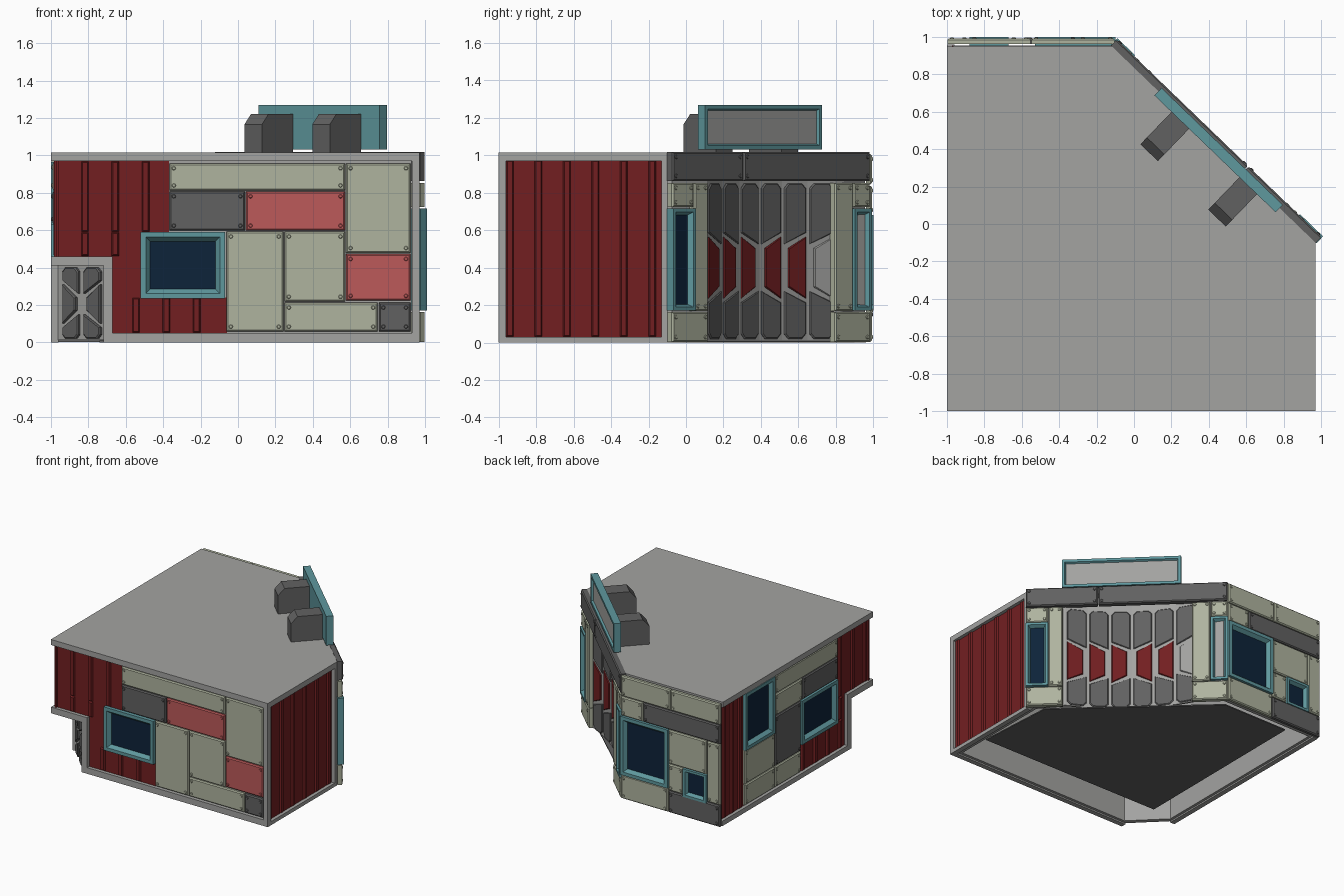
import bpy, bmesh, math
from mathutils import Vector

if "Cube" in bpy.data.objects:
    bpy.data.objects.remove(bpy.data.objects["Cube"])


def material(name, r, g, b):
    m = bpy.data.materials.new(name)
    lin = [((c / 255 + 0.055) / 1.055) ** 2.4 for c in (r, g, b)]
    m.diffuse_color = (*lin, 1)
    m.use_nodes = True
    m.node_tree.nodes["Principled BSDF"].inputs["Base Color"].default_value = m.diffuse_color
    return m


GRAY = material("light_gray", 163, 163, 161)
OLIVE = material("pale_olive", 175, 180, 159)
RED = material("deep_red", 114, 31, 33)
ROSE = material("faded_red", 188, 90, 90)
DARK = material("dark_gray", 97, 97, 97)
TEAL = material("teal", 95, 152, 158)
GLASS = material("navy_glass", 13, 35, 58)


def wall(x, y, ex, ey):
    """Wall frame: u runs along (ex, ey), d points outward, z is up."""
    e = Vector((ex, ey, 0)).normalized()
    n = Vector((e.y, -e.x, 0))
    return lambda u, z, d: Vector((x, y, z)) + e * u + n * d


def front(u, z, d): return Vector((u, -1 - d, z))
def right(u, z, d): return Vector((0.97 + d, u, z))
def left(u, z, d): return Vector((-1 - d, u, z))
def back(u, z, d): return Vector((u, 1 + d, z))
def plan(u, v, d): return Vector((u, v, d))


diag = wall(1.0, -0.06, -1.1, 1.06)      # angled entrance wall
corner = wall(-1, -0.72, 0.28, -0.28)    # cut corner with the small door


def diag_u(y):
    return (y + 0.06) / 0.694


def rect(u0, u1, z0, z1):
    return [(u0, z0), (u1, z0), (u1, z1), (u0, z1)]


def loft(bm, w, poly, rings, cap=0, ring=False):
    """Stack of inset copies of a polygon; rings are (inset, depth)."""
    us, zs = [p[0] for p in poly], [p[1] for p in poly]
    cu, cz = (min(us) + max(us)) / 2, (min(zs) + max(zs)) / 2
    su, sz = max(us) - min(us), max(zs) - min(zs)
    loops = [[bm.verts.new(w(cu + (u - cu) * (1 - 2 * i / su), cz + (z - cz) * (1 - 2 * i / sz), d))
              for u, z in poly] for i, d in rings]
    n = len(poly)
    for a, b in zip(loops, loops[1:] + (loops[:1] if ring else [])):
        for k in range(n):
            bm.faces.new((a[k], a[(k + 1) % n], b[(k + 1) % n], b[k]))
    if not ring:
        bm.faces.new(loops[0][::-1])
        bm.faces.new(loops[-1]).material_index = cap


def finish(name, bm, *mats):
    bmesh.ops.recalc_face_normals(bm, faces=bm.faces)
    me = bpy.data.meshes.new(name)
    bm.to_mesh(me)
    bm.free()
    for m in mats:
        me.materials.append(m)
    bpy.context.collection.objects.link(bpy.data.objects.new(name, me))


def solid(name, w, poly, rings, *mats, ring=False):
    bm = bmesh.new()
    loft(bm, w, poly, rings, len(mats) - 1, ring)
    finish(name, bm, *mats)


def bar(name, w, r, d0=-0.04, d1=0.0, mat=GRAY):
    solid(name, w, rect(*r), [(0, d0), (0, d1)], mat)


def panel(name, w, r, mat, d=-0.008, thick=0.03):
    """Bolted plate with a bevelled rim and a rivet in each corner."""
    u0, u1, z0, z1 = r
    u0, u1, z0, z1 = u0 + .003, u1 - .003, z0 + .003, z1 - .003
    bm = bmesh.new()
    loft(bm, w, rect(u0, u1, z0, z1), [(0, d - thick), (0, d - 0.008), (0.008, d)])
    for u in (u0 + 0.024, u1 - 0.024):
        for z in (z0 + 0.026, z1 - 0.026):
            dot = [(u + 0.011 * math.cos(k * math.pi / 4), z + 0.011 * math.sin(k * math.pi / 4))
                   for k in range(8)]
            loft(bm, w, dot, [(0, d - 0.002), (0, d + 0.002), (0.003, d + 0.005)])
    finish(name, bm, mat)


def window(name, w, r, f=0.05, d=0.0, thick=0.045):
    solid(name, w, rect(*r), [(0, d - thick), (0, d), (f * 0.55, d), (f, d - 0.028)], TEAL, GLASS)


def corrugated(name, w, r, first, step=0.162, d=-0.028):
    """Metal sheet with evenly spaced upright ribs."""
    u0, u1, z0, z1 = r
    bm = bmesh.new()
    loft(bm, w, rect(*r), [(0, d - 0.012), (0, d)])
    u = first
    while u < u1 - 0.02:
        if u > u0 + 0.02:
            loft(bm, w, rect(u - 0.022, u + 0.022, z0, z1), [(0, d - 0.005), (0.009, d + 0.014)])
        u += step
    finish(name, bm, RED)


# hollow body, with the entrance curving inward
U0, U1 = diag_u(0.14), diag_u(0.825)
arc = []
for i in range(7):
    s = i / 3 - 1
    arc.append(diag((U0 + U1) / 2 + s * (U1 - U0) / 2, 0, -0.04 - 0.085 * (1 - s * s)))
d_start, d_end = diag(0.03, 0, -0.05), diag(1.45, 0, -0.05)
edge = [(0.928, d_start.y)] + [(p.x, p.y) for p in arc] + [(d_end.x, 0.955), (-0.968, 0.955)]
for name, pts, z0, z1 in (
        ("lower_body", [(-0.968, -0.715), (-0.715, -0.968), (0.928, -0.968)] + edge, 0.012, 0.43),
        ("upper_body", [(-0.968, -0.968), (0.928, -0.968)] + edge, 0.41, 0.98)):
    solid(name, plan, pts, [(0, z0), (0, z1), (0.03, z1), (0.03, z0)], GRAY, ring=True)
solid("corner_soffit", plan, [(-0.97, -0.97), (-0.68, -0.97), (-0.97, -0.68)], [(0, 0.41), (0, 0.43)], GRAY)
solid("roof", plan, [(-1, -1), (0.97, -1), (0.97, -0.07), (-0.11, 0.95), (-1, 0.95)],
      [(0, 0.97), (0, 1.015)], GRAY)
solid("floor_plate", plan, [(0.90, -0.66), (0.86, -0.02), (-0.14, 0.9), (-0.73, 0.9), (-0.74, -0.65)],
      [(0, 0.0), (0, 0.009)], DARK)

# gray edging of the outer walls
for r in [(-0.72, 0.97, 0, 0.05), (0.93, 0.97, 0, 1), (-0.72, -0.67, 0, 0.46), (-1, -0.67, 0.41, 0.46)]:
    bar("front_edging", front, r)
for r in [(-1, -0.1, 0, 0.03), (-1, -0.97, 0, 1), (-0.13, -0.1, 0, 1)]:
    bar("right_edging", right, r)
for r in [(-0.72, 0.96, 0, 0.04), (-0.72, -0.67, 0, 0.46), (-1, -0.67, 0.41, 0.46)]:
    bar("left_edging", left, r)

# corrugated sheets, fitted around the windows
for r, first in (((-0.985, -0.37, 0.59, 0.97), -0.98), ((-0.985, -0.51, 0.46, 0.59), -0.98),
                 ((-0.67, -0.06, 0.05, 0.24), -0.545), ((-0.67, -0.51, 0.24, 0.46), -0.98)):
    corrugated("front_sheet", front, r, first)
corrugated("right_sheet", right, (-0.97, -0.13, 0.03, 0.975), -0.94, 0.152)
corrugated("left_rear_sheet", left, (0.64, 0.955, 0.04, 0.97), 0.70, 0.1)
for r in ((-0.985, -0.55, 0.46, 0.97), (-0.67, -0.05, 0.04, 0.275), (-0.67, -0.54, 0.275, 0.46)):
    corrugated("left_sheet", left, r, -0.93)

# bolted panels of the straight walls
PANELS = {
    "front": (front, [
        ((-0.37, 0.575, 0.81, 0.96), OLIVE), ((-0.37, 0.04, 0.595, 0.81), DARK),
        ((0.04, 0.575, 0.595, 0.81), ROSE), ((0.575, 0.925, 0.475, 0.96), OLIVE),
        ((0.575, 0.925, 0.22, 0.475), ROSE), ((-0.065, 0.245, 0.055, 0.595), OLIVE),
        ((0.245, 0.575, 0.215, 0.595), OLIVE), ((0.245, 0.75, 0.055, 0.215), OLIVE),
        ((0.75, 0.925, 0.055, 0.215), DARK)]),
    "left": (left, [
        ((-0.56, 0.26, 0.81, 0.965), OLIVE), ((-0.56, -0.1, 0.63, 0.81), DARK),
        ((-0.1, 0.26, 0.63, 0.81), OLIVE), ((-0.08, 0.26, 0.22, 0.63), DARK),
        ((0.26, 0.65, 0.22, 0.5), OLIVE), ((0.26, 0.65, 0.045, 0.22), OLIVE),
        ((-0.08, 0.26, 0.045, 0.22), OLIVE)]),
    "back": (back, [
        ((-0.55, -0.1, 0.84, 1.01), OLIVE), ((-1, -0.55, 0.84, 1.01), OLIVE),
        ((-0.3, -0.1, 0.68, 0.84), OLIVE), ((-1, -0.3, 0.68, 0.84), DARK),
        ((-0.88, -0.53, 0.40, 0.68), OLIVE), ((-1, -0.88, 0.18, 0.68), OLIVE),
        ((-0.67, -0.53, 0.18, 0.40), OLIVE), ((-0.53, -0.1, 0.0, 0.2), OLIVE),
        ((-1, -0.53, 0.0, 0.18), DARK)]),
}
for side, (w, items) in PANELS.items():
    for r, mat in items:
        panel(side + "_panel", w, r, mat)

# windows
window("front_window", front, (-0.52, -0.07, 0.235, 0.59))
window("left_rear_window", left, (0.27, 0.65, 0.5, 0.965))
window("left_front_window", left, (-0.55, -0.08, 0.27, 0.63))
window("back_window", back, (-0.53, -0.1, 0.2, 0.68))
window("back_small_window", back, (-0.88, -0.67, 0.17, 0.40), 0.035)

# entrance surround
END = 1.515
for u0, u1 in ((-0.012, diag_u(0.312)), (diag_u(0.312), END)):
    panel("entrance_beam", diag, (u0, u1, 0.86, 1.02), DARK, -0.004, 0.045)
for a, b, c in ((-0.012, diag_u(0.05), diag_u(0.127)), (END, diag_u(0.9), diag_u(0.80))):
    outer, mid, inner = sorted((a, b)), sorted((b, c)), sorted((a, c))
    panel("entrance_top_panel", diag, (*outer, 0.72, 0.855), OLIVE, -0.006, 0.04)
    panel("entrance_side_panel", diag, (*mid, 0.165, 0.855), OLIVE, -0.006, 0.04)
    panel("entrance_low_panel", diag, (*inner, 0.0, 0.165), OLIVE, -0.006, 0.04)
    window("entrance_window", diag, (*outer, 0.17, 0.715), 0.034, 0.003, 0.05)


def column(name, w, u0, u1, zs, tall_left, mid_mat):
    """Door column: upper and lower cells around a trapezoid middle cell."""
    z0, za, zb, zc, zd, z1 = zs    # tall side uses za..zd, short side zb..zc
    (la, ld), (ra, rd) = ((za, zd), (zb, zc)) if tall_left else ((zb, zc), (za, zd))
    g = 0.011
    k = (u1 - u0) * 0.18
    m0, m1 = (u0, u1 - k) if tall_left else (u0 + k, u1)
    cells = [([(u0 + k, z0), (u1 - k, z0), (u1, z0 + k), (u1, ra - g), (u0, la - g), (u0, z0 + k)], DARK),
             ([(m0, la + g), (m1, ra + g), (m1, rd - g), (m0, ld - g)], mid_mat),
             ([(u0, ld + g), (u1, rd + g), (u1, z1 - k), (u1 - k, z1), (u0 + k, z1), (u0, z1 - k)], DARK)]
    for poly, mat in cells:
        solid(name, w, poly, [(0, -0.015), (0, 0.002), (0.006, 0.008)], mat)


# folding entrance gate
for i in range(6):
    p, q = arc[i], arc[i + 1]
    size = (q - p).length
    column("gate_cell", wall(p.x, p.y, q.x - p.x, q.y - p.y), 0.012, size - 0.012,
           (0.02, 0.225, 0.285, 0.515, 0.575, 0.85), i < 3, RED if i < 5 else GRAY)

# small corner door
for u0, u1 in ((0.075, 0.195), (0.235, 0.36)):
    column("corner_door_cell", lambda u, z, d: corner(u, z, d - 0.014), u0, u1,
           (0.02, 0.09, 0.16, 0.25, 0.32, 0.4), u0 < 0.2, DARK)

# rooftop sign and its two supports
s0, s1 = diag_u(0.11) + 0.015, diag_u(0.735) + 0.015
solid("sign_board", diag, rect(s0, s1, 1.03, 1.268),
      [(0, -0.08), (0, -0.025), (0.022, -0.025), (0.03, -0.04)], TEAL, GRAY)
for u in (0.464, 0.968):
    profile = [(-0.08, 1.01), (-0.32, 1.01), (-0.32, 1.165), (-0.27, 1.22), (-0.08, 1.22)]
    solid("sign_support", lambda a, z, d, u=u: diag(u + d, z, a), profile,
          [(0, -0.065), (0, 0.065)], DARK)
